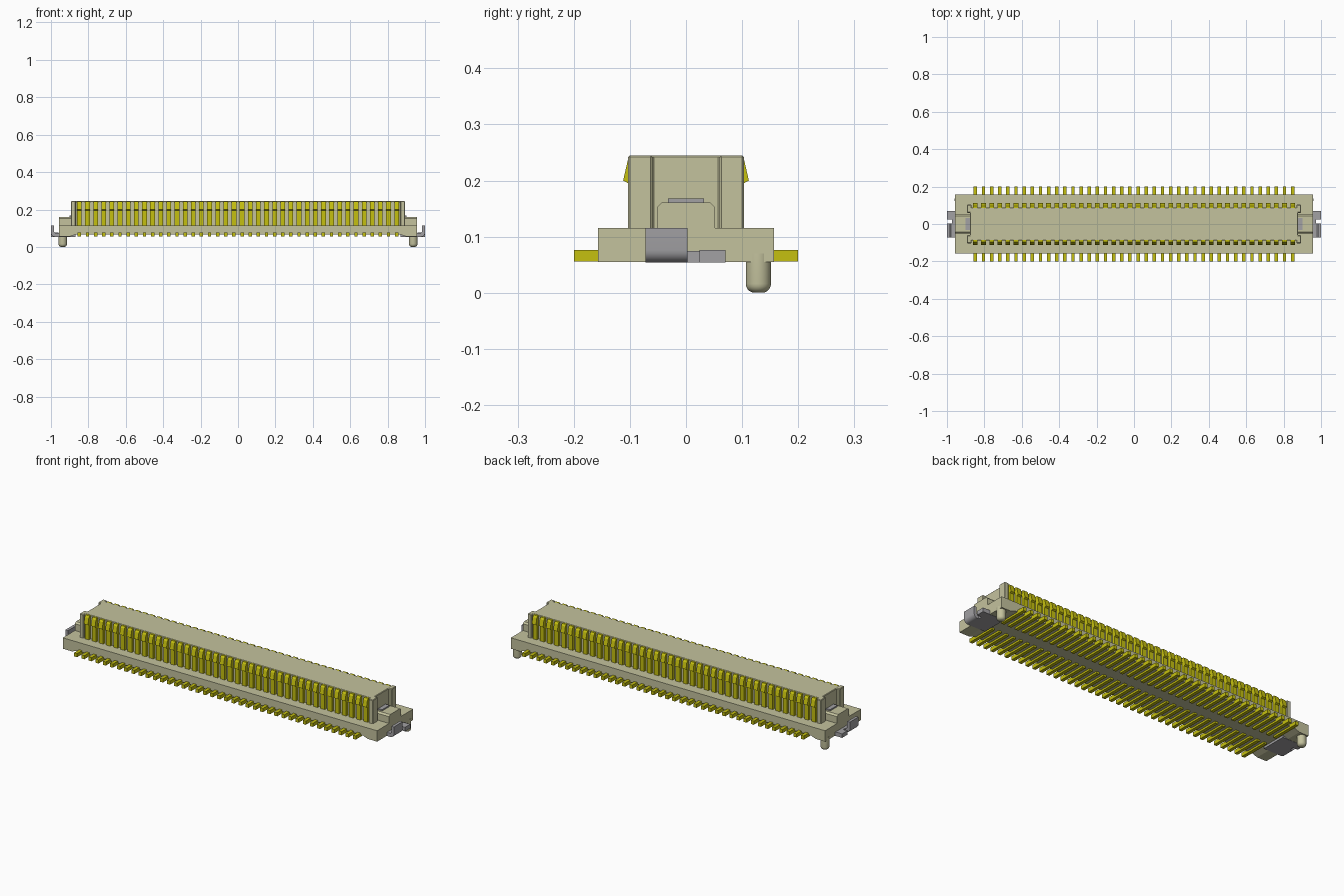
import bpy, bmesh, math

if "Cube" in bpy.data.objects:
    bpy.data.objects.remove(bpy.data.objects["Cube"], do_unlink=True)


def material(name, rgb):
    m = bpy.data.materials.new(name)
    m.use_nodes = True
    m.diffuse_color = (*rgb, 1)
    bsdf = m.node_tree.nodes["Principled BSDF"]
    bsdf.inputs["Base Color"].default_value = (*rgb, 1)
    bsdf.inputs["Roughness"].default_value = 0.6
    return m


BEIGE = material("beige plastic", (0.55, 0.54, 0.34))
GOLD = material("yellow gold", (0.56, 0.53, 0.005))
GREY = material("grey metal", (0.36, 0.355, 0.37))


def finish(name, bm, mat):
    bmesh.ops.recalc_face_normals(bm, faces=bm.faces)
    me = bpy.data.meshes.new(name)
    bm.to_mesh(me)
    bm.free()
    me.materials.append(mat)
    ob = bpy.data.objects.new(name, me)
    bpy.context.scene.collection.objects.link(ob)
    return ob


def prism(name, outline, axis, lo, hi, mat):
    """Extrude a 2D outline along an axis (outline uses the other two axes)."""
    bm = bmesh.new()

    def place(p, d):
        c = list(p)
        c.insert("xyz".index(axis), d)
        return c

    face = bm.faces.new([bm.verts.new(place(p, lo)) for p in outline])
    new = bmesh.ops.extrude_face_region(bm, geom=[face])["geom"]
    shift = place((0, 0), hi - lo)
    bmesh.ops.translate(bm, vec=shift, verts=[v for v in new if isinstance(v, bmesh.types.BMVert)])
    return finish(name, bm, mat)


def rect(a, b, c, d):
    return [(a, c), (b, c), (b, d), (a, d)]


def flip(points):
    return points + [(-a, b) for a, b in reversed(points)]


def mirror(ob, *axes):
    mod = ob.modifiers.new("mirror", "MIRROR")
    mod.use_axis = ["x" in axes, "y" in axes, False]
    mod.use_mirror_merge = False


def smooth(ob):
    ob.data.shade_smooth()
    ob.data.set_sharp_from_angle(angle=math.radians(35))


# Base flange with a raised underside between the two end feet
prism("base", flip([(0.957, 0.115), (0.957, 0.055), (0.9, 0.055), (0.87, 0.066)]),
      "y", -0.157, 0.157, BEIGE)

# Tall body with corner posts and a notch in each end
half = [(0.868, 0.088), (0.868, 0.103), (0.893, 0.103), (0.893, 0.06), (0.876, 0.06)]
half += [(x, -y) for x, y in reversed(half)]
body = prism("body", flip(half), "z", 0.11, 0.245, BEIGE)
bevel = body.modifiers.new("edge", "BEVEL")
bevel.width = 0.003
bevel.segments = 1

# Chamfered guide block at each end
block = prism("end_block", flip([(0.052, 0.11), (0.052, 0.152), (0.043, 0.161)]),
              "x", 0.87, 0.957, BEIGE)
mirror(block, "x")

# Metal strip lying in each notch
strip = prism("notch_strip", rect(0.874, 0.9, -0.032, 0.032), "z", 0.155, 0.168, GREY)
mirror(strip, "x")

# Rows of contacts: wall spring with a latch bump, and a solder foot
COUNT, PITCH = 40, 0.0435
START = -PITCH * (COUNT - 1) / 2


def contact_row(name, outline, width):
    ob = prism(name, outline, "x", START - width / 2, START + width / 2, GOLD)
    arr = ob.modifiers.new("row", "ARRAY")
    arr.count = COUNT
    arr.use_relative_offset = False
    arr.use_constant_offset = True
    arr.constant_offset_displace = (PITCH, 0, 0)
    mirror(ob, "y")


contact_row("contact_springs", [(0.08, 0.11), (0.103, 0.11), (0.103, 0.195), (0.112, 0.2),
                                (0.104, 0.235), (0.097, 0.244), (0.08, 0.244)], 0.025)
contact_row("solder_feet", rect(0.035, 0.2, 0.056, 0.076), 0.018)

# Hold-down clip: plate below, bent-up tab, and flat foot
plate = prism("clip_plate", rect(0.87, 0.972, -0.072, 0.07), "z", 0.054, 0.074, GREY)
mirror(plate, "x")
R = 0.022
arc = [(1 - R + R * math.sin(t * math.pi / 12), 0.054 + R - R * math.cos(t * math.pi / 12))
       for t in range(7)]
tab = prism("clip_tab", [(0.96, 0.054)] + arc + [(1, 0.115), (0.984, 0.115), (0.984, 0.08),
                                                (0.978, 0.074), (0.96, 0.074)],
            "y", -0.072, 0.003, GREY)
smooth(tab)
mirror(tab, "x")
foot = prism("clip_foot", rect(0.96, 1.0, 0.024, 0.07), "z", 0.054, 0.076, GREY)
mirror(foot, "x")

# Round locating pegs with domed tips
bm = bmesh.new()
bmesh.ops.create_cone(bm, cap_ends=True, segments=32, radius1=0.0225, radius2=0.0225, depth=0.07)
bmesh.ops.translate(bm, vec=(0.937, 0.129, 0.035), verts=bm.verts)
rim = [e for e in bm.edges if all(v.co.z < 0.01 for v in e.verts)]
bmesh.ops.bevel(bm, geom=rim, offset=0.016, segments=5, profile=0.5, affect="EDGES")
peg = finish("locating_peg", bm, BEIGE)
smooth(peg)
mirror(peg, "x")
